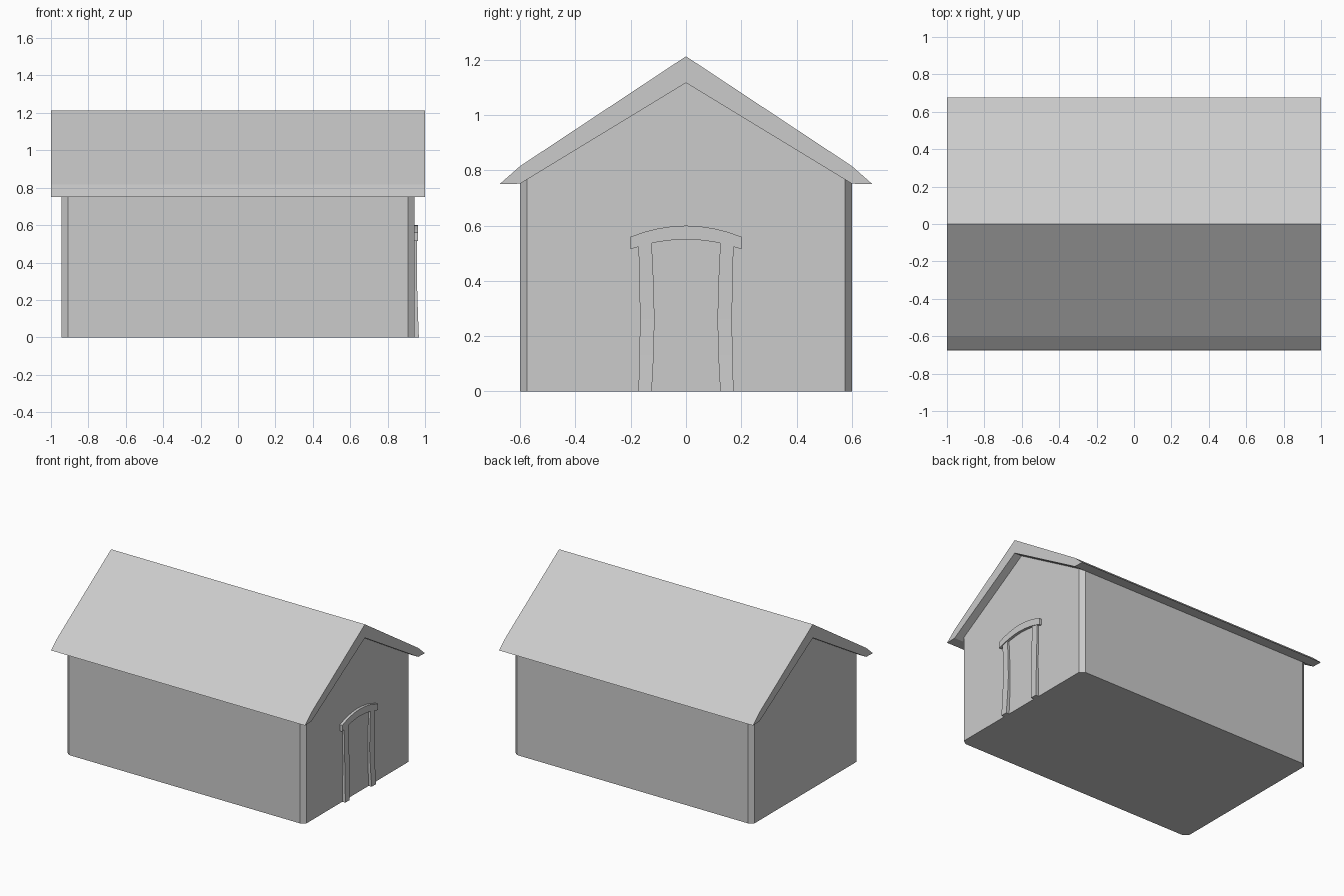
import bpy, bmesh

if "Cube" in bpy.data.objects:
    bpy.data.objects.remove(bpy.data.objects["Cube"])


def loft(name, rings):
    """Skin a list of equal-length point rings and cap both ends."""
    bm = bmesh.new()
    rows = [[bm.verts.new(p) for p in ring] for ring in rings]
    n = len(rows[0])
    for a, b in zip(rows, rows[1:]):
        for i in range(n):
            j = (i + 1) % n
            bm.faces.new((a[i], a[j], b[j], b[i]))
    bm.faces.new(rows[0])
    bm.faces.new(rows[-1])
    bmesh.ops.recalc_face_normals(bm, faces=bm.faces)
    mesh = bpy.data.meshes.new(name)
    bm.to_mesh(mesh)
    bm.free()
    obj = bpy.data.objects.new(name, mesh)
    bpy.context.collection.objects.link(obj)
    return obj


# Gabled walls with chamfered corners, tucked slightly into the roof
def wall_section(x, w):
    eave = 1.125 - 0.61 * w
    return [(x, -w, 0), (x, w, 0), (x, w, eave), (x, 0, 1.125), (x, -w, eave)]


loft("walls", [wall_section(x, w) for x, w in
               [(-0.943, 0.575), (-0.91, 0.6), (0.91, 0.6), (0.943, 0.575)]])

# Roof: thick folded profile with a kicked eave, extruded along x
half = [(0.6, 0.816), (0.675, 0.75), (0.6, 0.752)]
profile = ([(0, 1.213)] + half + [(0, 1.117)]
           + [(-y, z) for y, z in reversed(half)])
loft("roof", [[(x, y, z) for y, z in profile] for x in (-1, 1)])

# Arched lintel over the doorway
arch = []
for i in range(9):
    y = -0.2 + 0.05 * i
    drop = (y / 0.2) ** 2
    top, bottom = 0.6 - 0.04 * drop, 0.55 - 0.035 * drop
    arch.append([(0.93, y, bottom), (0.962, y, bottom),
                 (0.962, y, top), (0.93, y, top)])
loft("door_lintel", arch)

# Slightly bowed door posts: height, outer y, inner y, front x
post = [(0, 0.172, 0.124, 0.967), (0.13, 0.169, 0.117, 0.962),
        (0.26, 0.166, 0.114, 0.958), (0.39, 0.169, 0.117, 0.957),
        (0.535, 0.172, 0.124, 0.957)]
for side, label in ((-1, "left"), (1, "right")):
    loft("door_post_" + label,
         [[(0.93, side * o, z), (f, side * o, z),
           (f, side * i, z), (0.93, side * i, z)] for z, o, i, f in post])
